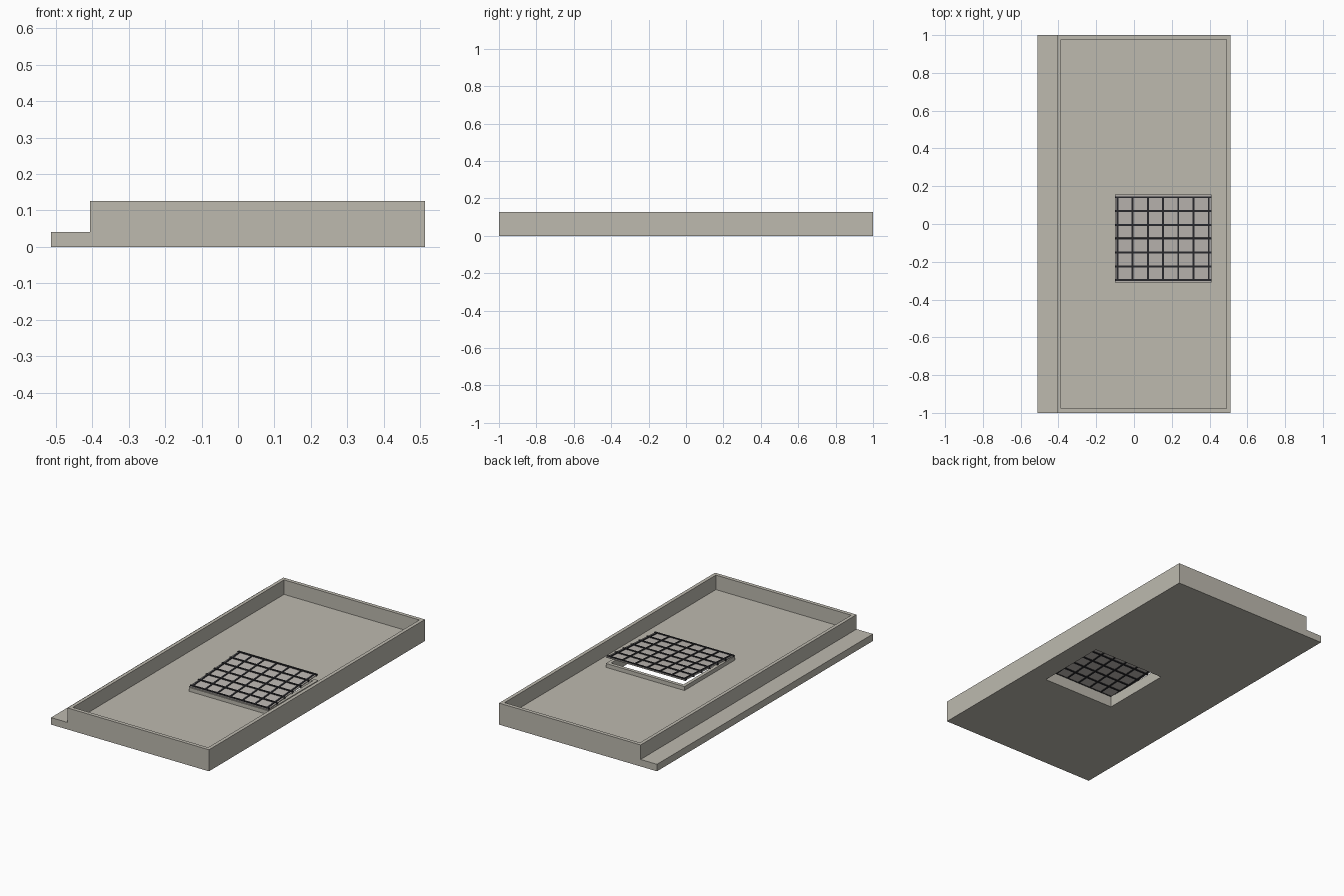
import bpy, bmesh, math
from mathutils import Matrix

if "Cube" in bpy.data.objects:
    bpy.data.objects.remove(bpy.data.objects["Cube"])


def material(name, rgb):
    m = bpy.data.materials.new(name)
    m.diffuse_color = (*rgb, 1)
    m.use_nodes = True
    m.node_tree.nodes["Principled BSDF"].inputs["Base Color"].default_value = m.diffuse_color
    return m


CONCRETE = material("warm grey concrete", (0.51, 0.49, 0.43))
GLASS = material("pale grey glazing", (0.50, 0.47, 0.44))
METAL = material("dark metal", (0.022, 0.022, 0.026))


def boxes(name, spans, mat):
    """One object made of boxes given as ((x0,x1),(y0,y1),(z0,z1))."""
    bm = bmesh.new()
    for span in spans:
        mid = [(a + b) / 2 for a, b in span]
        size = [b - a for a, b in span]
        bmesh.ops.create_cube(bm, size=1, matrix=Matrix.Translation(mid) @ Matrix.Diagonal((*size, 1)))
    me = bpy.data.meshes.new(name)
    bm.to_mesh(me)
    bm.free()
    me.materials.append(mat)
    ob = bpy.data.objects.new(name, me)
    bpy.context.collection.objects.link(ob)
    return ob


def boolean(target, tool, op):
    """Apply a boolean to the target and remove the tool."""
    tool.hide_render = True
    mod = target.modifiers.new("cut", 'BOOLEAN')
    mod.operation, mod.object, mod.solver = op, tool, 'EXACT'
    bpy.context.view_layer.objects.active = target
    bpy.ops.object.modifier_apply(modifier=mod.name)
    bpy.data.objects.remove(tool)


FLOOR, TOP, CURB = 0.041, 0.126, 0.064
X0, X1, Y0, Y1 = -0.10, 0.41, -0.309, 0.157      # skylight outline

# roof slab with a parapet on all sides and a low ledge along the left
roof = boxes("roof_tray", [((-0.512, 0.512), (-1, 1), (0, TOP))], CONCRETE)
boolean(roof, boxes("ledge_cutter", [((-0.7, -0.406), (-1.2, 1.2), (FLOOR, 0.3))], CONCRETE), 'DIFFERENCE')
boolean(roof, boxes("tray_cutter", [((-0.386, 0.491), (-0.978, 0.978), (FLOOR, 0.3))], CONCRETE), 'DIFFERENCE')

# raised curb around the skylight opening, open right through the slab
boolean(roof, boxes("curb_block", [((X0, X1), (Y0, Y1), (0.02, CURB))], CONCRETE), 'UNION')
boolean(roof, boxes("opening_cutter", [((X0 + .02, X1 - .02), (Y0 + .015, Y1 - .02), (-0.1, 0.3))], CONCRETE),
        'DIFFERENCE')

# skylight pane and its grid of bars, hinged at the front and propped open at the back
L = Y1 - Y0
pane = boxes("skylight_pane", [((X0, X1), (0, L), (-0.002, 0.002))], GLASS)
bars = []
for i in range(7):
    x = X0 + 0.0125 + i * (X1 - X0 - 0.027) / 6
    y = 0.012 + i * (L - 0.026) / 6
    bars.append(((x - .005, x + .005), (0.008, L - 0.01), (-.005, .005)))
    bars.append(((X0 - .001, X1 + .001), (y - .005, y + .005), (-.006, .006)))
grid = boxes("skylight_bars", bars, METAL)
for ob in (pane, grid):
    ob.location = (0, Y0, 0.069)
    ob.rotation_euler = (math.atan(0.031 / L), 0, 0)
